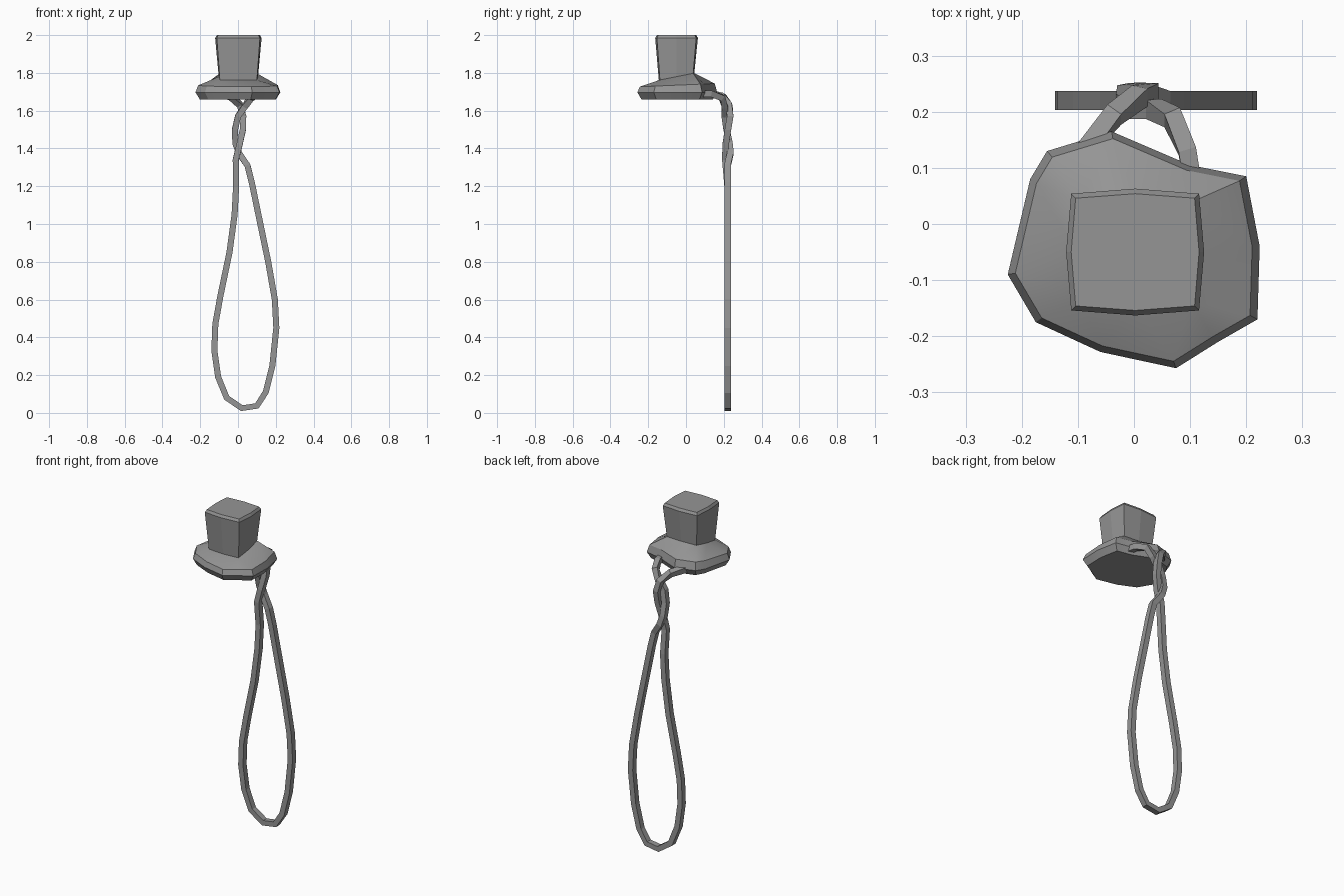
import bpy, bmesh, math
from mathutils import Vector

cube = bpy.data.objects.get("Cube")
if cube:
    bpy.data.objects.remove(cube, do_unlink=True)

grey = bpy.data.materials.new("warm_grey")
grey.use_nodes = True
grey.diffuse_color = (0.3, 0.3, 0.3, 1)
grey.node_tree.nodes["Principled BSDF"].inputs["Base Color"].default_value = (0.3, 0.3, 0.3, 1)


def finish(name, bm, smooth=None):
    bmesh.ops.recalc_face_normals(bm, faces=bm.faces)
    mesh = bpy.data.meshes.new(name)
    bm.to_mesh(mesh)
    bm.free()
    mesh.materials.append(grey)
    obj = bpy.data.objects.new(name, mesh)
    bpy.context.collection.objects.link(obj)
    if smooth:
        bpy.ops.object.select_all(action='DESELECT')
        obj.select_set(True)
        bpy.context.view_layer.objects.active = obj
        bpy.ops.object.shade_smooth_by_angle(angle=math.radians(smooth))
    return obj


def ring(bm, points):
    verts = [bm.verts.new(p) for p in points]
    return [bm.edges.new((verts[i - 1], verts[i])) for i in range(len(verts))], verts


def loft(name, rings, smooth=None):
    """Bridge successive closed rings and cap both ends."""
    bm = bmesh.new()
    loops = [ring(bm, r) for r in rings]
    for a, b in zip(loops, loops[1:]):
        bmesh.ops.bridge_loops(bm, edges=a[0] + b[0])
    bm.faces.new(loops[0][1])
    bm.faces.new(loops[-1][1])
    return finish(name, bm, smooth)


def pillow(half_x, half_y, bulge, z, tilt=0.0):
    """Rounded rectangle with a bowed middle on every side."""
    pts = [(-1, -1), (0, -1), (1, -1), (1, 0), (1, 1), (0, 1), (-1, 1), (-1, 0)]
    out = []
    for u, v in pts:
        x = u * (half_x + (bulge if v == 0 else 0))
        y = v * (half_y + (bulge if u == 0 else 0))
        out.append((x + 0.002, y - 0.05, z + tilt * y))
    return out


# Irregular flared brim
outline = [(-.225, -.09), (-.175, -.175), (-.06, -.228), (.075, -.257), (.15, -.21),
           (.22, -.17), (.224, -.04), (.2, .085), (.1, .105), (-.04, .165),
           (-.155, .13), (-.185, .08)]


def rim(scale, z, tilt=0.0):
    return [(x * scale, (y + .05) * scale - .05, z + tilt * y) for x, y in outline]


neck = pillow(.098, .088, .006, 1.78, .2)
loft("brim", [rim(.9, 1.66), rim(1, 1.697), rim(.94, 1.737, .04), neck], 30)

# Square crown with a chamfered top edge
loft("crown", [pillow(.094, .086, .006, 1.75), neck,
               pillow(.114, .104, .009, 1.985), pillow(.106, .096, .008, 2.0)])

# Twisted cord that hangs in a long loop
start = [(.105, .07, 1.69), (.095, .13, 1.69), (.068, .19, 1.67), (.035, .205, 1.62),
         (.0, .205, 1.57), (-.016, .215, 1.5), (-.014, .23, 1.43), (.005, .235, 1.375)]
hanging = [(.05, 1.31), (.073, 1.22), (.108, 1.05), (.16, .8), (.195, .6), (.203, .45),
           (.182, .25), (.147, .11), (.1, .037), (.02, .025), (-.06, .08), (-.105, .19),
           (-.125, .33), (-.12, .47), (-.093, .62), (-.045, .85), (-.018, 1.05), (-.01, 1.2)]
end = [(-.012, .208, 1.34), (.008, .21, 1.42), (.026, .222, 1.5), (.028, .234, 1.57),
       (.01, .228, 1.63), (-.035, .195, 1.675), (-.085, .135, 1.69), (-.105, .09, 1.69)]
path = [Vector(p) for p in start + [(x, .22, z) for x, z in hanging] + end]

sections = []
for i, p in enumerate(path):
    before, after = path[max(i - 1, 0)], path[min(i + 1, len(path) - 1)]
    t = (after - before).normalized()
    if p.z < 1.33:
        ref = Vector((0, 1, 0))
    else:
        ref = Vector((0, abs(t.z) + .01, -t.y if t.z > 0 else t.y))
        if i in (0, len(path) - 1):
            ref = Vector((0, 0, 1))
    side = t.cross(ref).normalized() * .016
    up = side.cross(t).normalized() * .017
    sections.append([p + side + up, p - side + up, p - side - up, p + side - up])
loft("cord_loop", sections)
